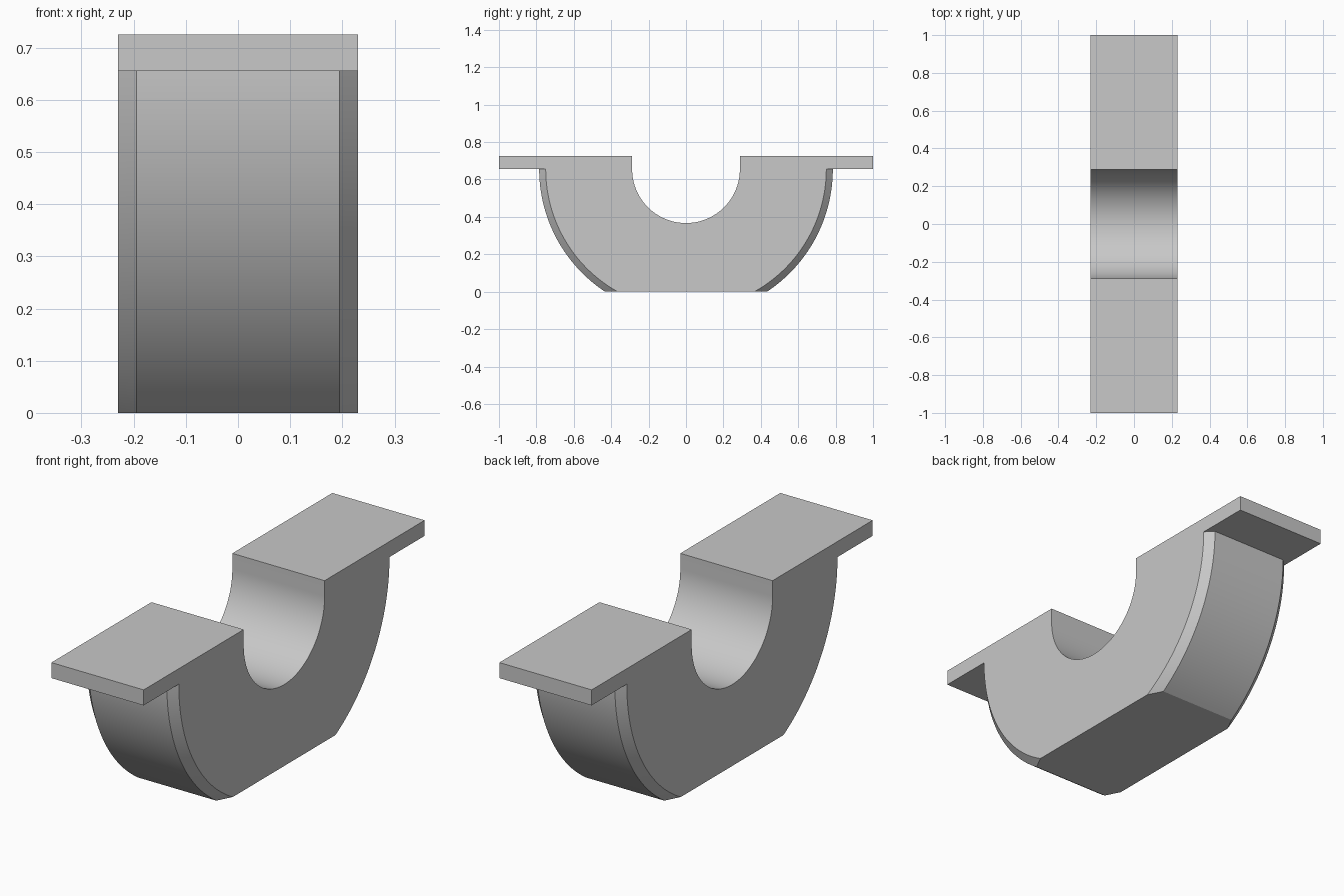
import bpy
import bmesh
from math import asin, cos, sin, pi, radians

old = bpy.data.objects.get("Cube")
if old:
    bpy.data.objects.remove(old, do_unlink=True)

AXIS_Z = 0.655        # height of the bore axis and flange underside
TOP_Z = 0.725
BORE_R = 0.288
OUTER_R = 0.785
CHAMFER = 0.035
HALF_WIDTH = 0.23
STEPS = 40


def half_profile(outer):
    """Section of the +y half, from the flat base round to the bore bottom."""
    start = asin(AXIS_Z / outer)
    pts = []
    # outer curved wall, rising from the base to the flange
    for i in range(STEPS + 1):
        a = start * (1 - i / STEPS)
        pts.append((outer * cos(a), AXIS_Z - outer * sin(a)))
    # mounting flange
    pts += [(1, AXIS_Z), (1, TOP_Z), (BORE_R, TOP_Z)]
    # half of the round bore
    for i in range(STEPS + 1):
        a = pi / 2 * i / STEPS
        pts.append((BORE_R * cos(a), AXIS_Z - BORE_R * sin(a)))
    return pts


def full_profile(outer):
    half = half_profile(outer)
    return half + [(-y, z) for y, z in reversed(half[:-1])]


# Saddle: matching sections across the width, narrower at the chamfered ends
bm = bmesh.new()
inner_x = HALF_WIDTH - CHAMFER
sections = [(-HALF_WIDTH, OUTER_R - CHAMFER), (-inner_x, OUTER_R),
            (inner_x, OUTER_R), (HALF_WIDTH, OUTER_R - CHAMFER)]
rings = [[bm.verts.new((x, y, z)) for y, z in full_profile(r)]
         for x, r in sections]
for a, b in zip(rings, rings[1:]):
    for i in range(len(a)):
        j = (i + 1) % len(a)
        bm.faces.new((a[i], a[j], b[j], b[i]))
bm.faces.new(rings[0])
bm.faces.new(rings[-1])
bmesh.ops.recalc_face_normals(bm, faces=bm.faces[:])

mesh = bpy.data.meshes.new("bearing_saddle")
bm.to_mesh(mesh)
bm.free()
saddle = bpy.data.objects.new("bearing_saddle", mesh)
bpy.context.collection.objects.link(saddle)

# Plain grey finish
grey = bpy.data.materials.new("light_grey")
grey.use_nodes = True
colour = (0.58, 0.58, 0.58, 1)
grey.diffuse_color = colour
grey.node_tree.nodes["Principled BSDF"].inputs["Base Color"].default_value = colour
mesh.materials.append(grey)

# Smooth curved walls with crisp edges
bpy.ops.object.select_all(action="DESELECT")
saddle.select_set(True)
bpy.context.view_layer.objects.active = saddle
bpy.ops.object.shade_smooth_by_angle(angle=radians(25))
